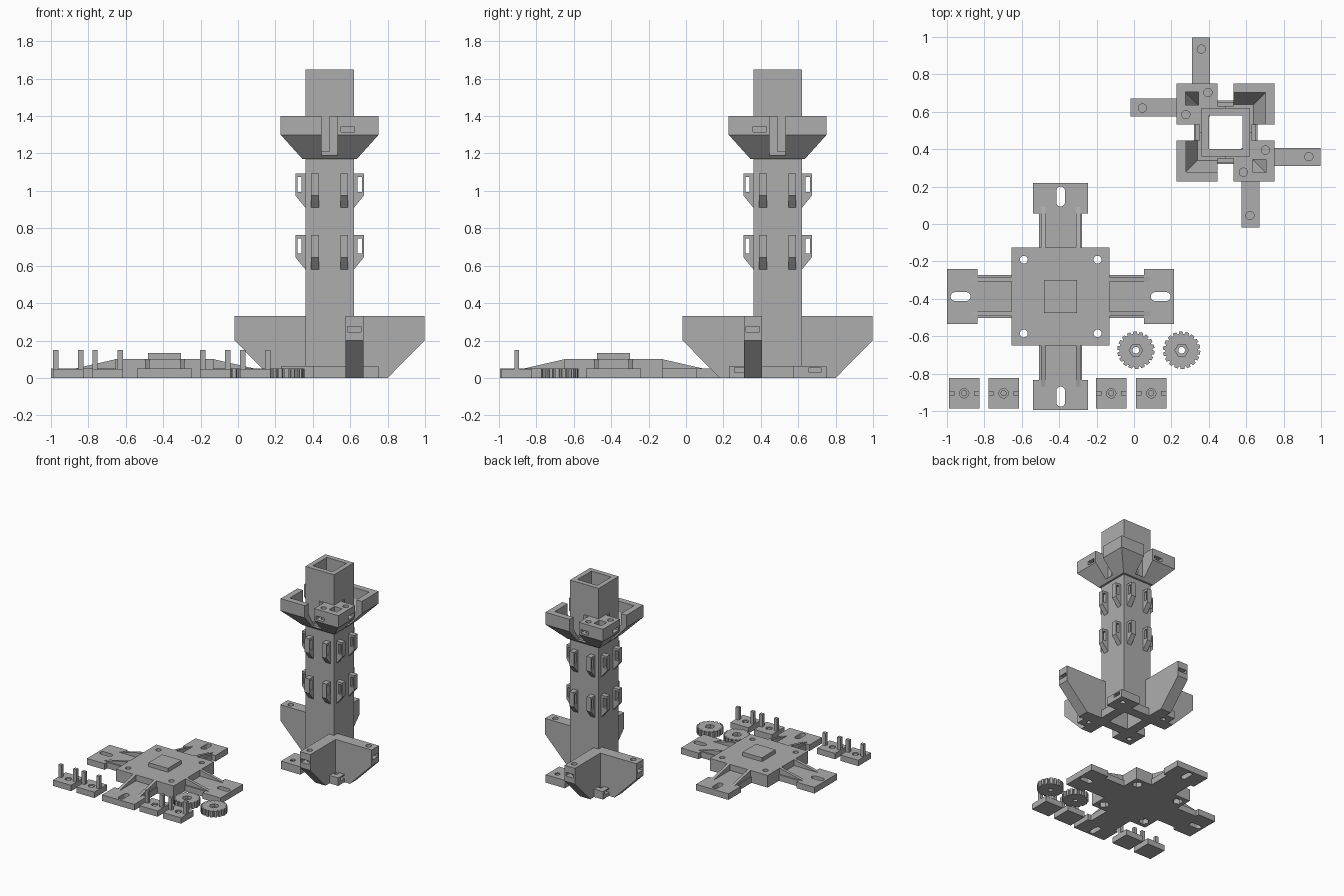
import bpy, bmesh, math
from mathutils import Matrix, Vector

if "Cube" in bpy.data.objects:
    bpy.data.objects.remove(bpy.data.objects["Cube"])

grey = bpy.data.materials.new("plastic_grey")
grey.diffuse_color = (0.42, 0.42, 0.42, 1)
grey.use_nodes = True
grey.node_tree.nodes["Principled BSDF"].inputs["Base Color"].default_value = grey.diffuse_color

TOWER = Matrix.Translation((0.49, 0.49, 0))
BASE = Matrix.Translation((-0.392, -0.388, 0))
SPIN = [Matrix.Rotation(i * math.pi / 2, 4, 'Z') for i in range(4)]
# reflection across the diagonal, and the four copies used by the paired fins
DIAG = Matrix(((0, -1, 0, 0), (-1, 0, 0, 0), (0, 0, 1, 0), (0, 0, 0, 1)))
PAIRS = [SPIN[0], DIAG, SPIN[2], SPIN[2] @ DIAG]


def finish(name, bm, m=Matrix()):
    bm.transform(m)
    bmesh.ops.recalc_face_normals(bm, faces=bm.faces)
    me = bpy.data.meshes.new(name)
    bm.to_mesh(me)
    bm.free()
    me.materials.append(grey)
    ob = bpy.data.objects.new(name, me)
    bpy.context.collection.objects.link(ob)
    return ob


def loft(name, rings, m=Matrix()):
    """Closed solid through rings of equal point count."""
    bm = bmesh.new()
    vs = [[bm.verts.new(p) for p in r] for r in rings]
    n = len(vs[0])
    for a, b in zip(vs, vs[1:]):
        for i in range(n):
            bm.faces.new((a[i], a[(i + 1) % n], b[(i + 1) % n], b[i]))
    bm.faces.new(vs[0])
    bm.faces.new(vs[-1])
    return finish(name, bm, m)


def prism(name, pts, z0, z1, m=Matrix()):
    return loft(name, [[(x, y, z) for x, y in pts] for z in (z0, z1)], m)


def side_prism(name, pts, y0, y1, m=Matrix()):
    return loft(name, [[(x, y, z) for x, z in pts] for y in (y0, y1)], m)


def rect(x0, x1, y0, y1):
    return [(x0, y0), (x1, y0), (x1, y1), (x0, y1)]


def box(name, x0, x1, y0, y1, z0, z1, m=Matrix()):
    return prism(name, rect(x0, x1, y0, y1), z0, z1, m)


def circle(x, y, r, n=24):
    return [(x + r * math.cos(2 * math.pi * i / n), y + r * math.sin(2 * math.pi * i / n)) for i in range(n)]


def hole(x, y, r, z0, z1, m=Matrix(), n=24):
    return prism("hole", circle(x, y, r, n), z0, z1, m)


def squares(name, levels, m=Matrix()):
    """Centred square frustums from (half width, z) pairs."""
    return loft(name, [[(x, y, z) for x, y in rect(-h, h, -h, h)] for h, z in levels], m)


def boolean(ob, tools, op='DIFFERENCE'):
    for t in tools:
        md = ob.modifiers.new("b", 'BOOLEAN')
        md.operation, md.solver, md.object = op, 'EXACT', t
        bpy.context.view_layer.objects.active = ob
        bpy.ops.object.modifier_apply(modifier=md.name)
        bpy.data.objects.remove(t)


# --- tower column: square tube ---
column = squares("column", [(0.13, 0), (0.13, 1.65)], TOWER)
boolean(column, [squares("bore", [(0.09, -0.1), (0.09, 1.8)], TOWER)])

# --- cable hooks, two per side on two levels ---
for z in (0.58, 0.91):
    for s in SPIN:
        for y in (-0.078, 0.078):
            m = TOWER @ s
            hook = side_prism("hook", [(0.12, z - 0.01), (0.13, z), (0.183, z + 0.065),
                                       (0.183, z + 0.183), (0.12, z + 0.183)], y - 0.021, y + 0.021, m)
            boolean(hook, [box("window", 0.15, 0.173, y - 0.1, y + 0.1, z + 0.085, z + 0.165, m)])

# --- upper collar: flared tray with two open and two filled corners ---
collar = squares("collar", [(0.145, 1.17), (0.262, 1.30), (0.262, 1.40)], TOWER)
cuts = [squares("bore", [(0.12, 1.1), (0.12, 1.5)], TOWER)]
for s in (SPIN[0], SPIN[2]):
    m = TOWER @ s
    # open pocket
    cuts.append(loft("pocket", [[(x, y, z) for x, y in rect(0.0, h, 0.0, h)]
                                for h, z in ((0.15, 1.21), (0.212, 1.31), (0.212, 1.45))], m))
    # small tapered pocket in the filled corner
    m = TOWER @ s @ SPIN[3]
    cuts.append(loft("pit", [[(x, y, z) for x, y in rect(0.145, h, 0.145, h)]
                             for h, z in ((0.15, 1.21), (0.215, 1.31), (0.215, 1.45))], m))
for s in SPIN:
    cuts.append(box("notch", 0.14, 0.4, -0.043, 0.043, 1.19, 1.5, TOWER @ s))
for p in PAIRS:
    m = TOWER @ p
    cuts.append(hole(0.213, -0.095, 0.022, 1.29, 1.5, m))
    cuts.append(box("nut_slot", 0.175, 0.3, -0.132, -0.06, 1.315, 1.345, m))
boolean(collar, cuts)

# --- paired fins wrapping two opposite corners ---
for p in PAIRS:
    m = TOWER @ p
    fin = side_prism("fin", [(0.085, 0), (0.31, 0), (0.508, 0.2), (0.508, 0.33), (0.085, 0.33)],
                     -0.18, -0.085, m)
    boolean(fin, [hole(0.445, -0.13, 0.022, 0.21, 0.4, m),
                  box("nut_slot", 0.405, 0.6, -0.168, -0.096, 0.245, 0.275, m)])

# --- tower foot: plate with four corner lobes ---
foot = squares("foot_plate", [(0.26, 0), (0.26, 0.065)], TOWER)
cuts = [squares("bore", [(0.09, -0.1), (0.09, 0.2)], TOWER)]
for s in SPIN:
    cuts.append(box("notch", 0.17, 0.4, -0.085, 0.085, -0.1, 0.2, TOWER @ s))
    cuts.append(hole(0.197, 0.197, 0.02, -0.1, 0.2, TOWER @ s))
for s in (1, -1):
    for y in (-0.2, 0.2):
        cuts.append(box("nut_slot", *sorted((s * 0.17, s * 0.4)), y - 0.032, y + 0.032, 0.03, 0.055, TOWER))
boolean(foot, cuts)

# --- cross base: raised centre, four arms with ribs and slotted pads ---
centre = squares("base_centre", [(0.262, 0), (0.262, 0.10)], BASE)
cuts = []
for s in SPIN:
    cuts.append(hole(0.197, 0.197, 0.021, -0.1, 0.2, BASE @ s))
    cuts.append(hole(0.197, 0.197, 0.04, -0.1, 0.04, BASE @ s, 6))
boolean(centre, cuts)
squares("base_boss", [(0.088, 0.09), (0.088, 0.132)], BASE)
for s in SPIN:
    m = BASE @ s
    arm = prism("base_arm", [(0.25, -0.115), (0.445, -0.115), (0.445, -0.147), (0.607, -0.147),
                             (0.607, 0.147), (0.445, 0.147), (0.445, 0.115), (0.25, 0.115)], 0, 0.05, m)
    slot = [(x + (0.03 if x > 0.535 else -0.03), y) for x, y in circle(0.535, 0, 0.0235, 22)]
    boolean(arm, [prism("slot", slot, -0.1, 0.2, m)])
    for y in (-0.093, 0.093):
        side_prism("base_rib", [(0.25, 0.04), (0.48, 0.04), (0.48, 0.05), (0.262, 0.10), (0.25, 0.10)],
                   y - 0.012, y + 0.012, m)

# --- thumb wheels: toothed rim, hexagonal recess, through hole ---
TEETH = 18
rim = []
for i in range(TEETH):
    for f, r in ((0.0, 0.088), (0.25, 0.088), (0.35, 0.1), (0.9, 0.1)):
        a = 2 * math.pi * (i + f) / TEETH
        rim.append((r * math.cos(a), r * math.sin(a)))
for x in (0.01, 0.255):
    m = Matrix.Translation((x, -0.675, 0))
    wheel = prism("thumb_wheel", rim, 0, 0.05, m)
    boolean(wheel, [hole(0, 0, 0.036, 0.025, 0.2, m, 6), hole(0, 0, 0.018, -0.1, 0.2, m)])

# --- clamp tiles with two posts ---
for x in (-0.908, -0.697, -0.122, 0.092):
    m = Matrix.Translation((x, -0.905, 0))
    tile = squares("clamp_tile", [(0.082, 0), (0.082, 0.048)], m)
    boolean(tile, [hole(0, 0, 0.025, 0.015, 0.2, m)])
    prism("tile_pin", circle(0, 0, 0.016), 0.01, 0.042, m)
    for s in (-0.067, 0.067):
        box("tile_post", s - 0.014, s + 0.014, -0.013, 0.013, 0.04, 0.15, m)
